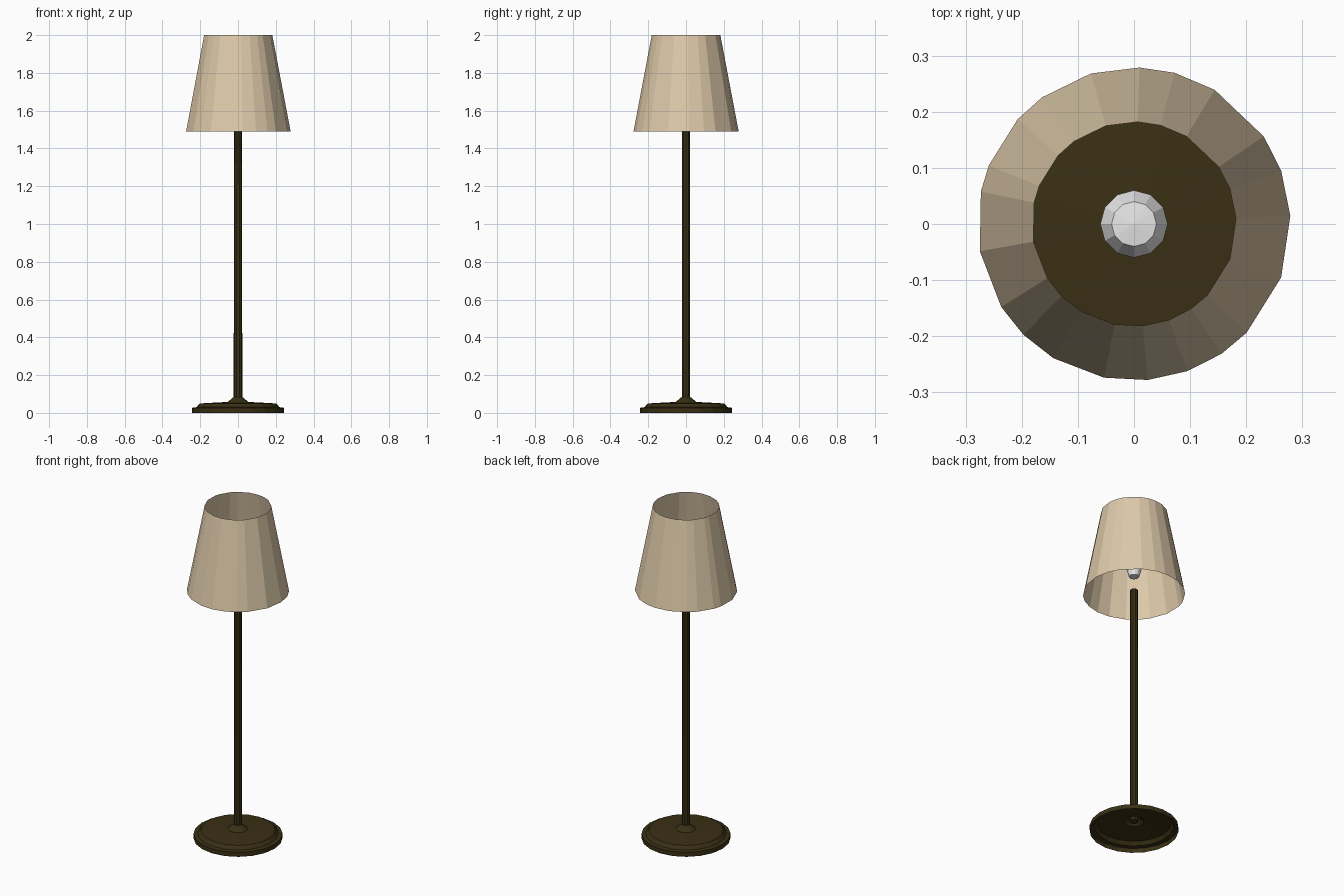
import bpy
import bmesh
from math import sin, cos, radians

if "Cube" in bpy.data.objects:
    bpy.data.objects.remove(bpy.data.objects["Cube"])


def material(name, rgb):
    m = bpy.data.materials.new(name)
    m.diffuse_color = (*rgb, 1)
    m.use_nodes = True
    m.node_tree.nodes["Principled BSDF"].inputs["Base Color"].default_value = m.diffuse_color
    return m


def lathe(name, profile, angles, mat):
    """Revolve (radius, z) points round z; a radius of 0 makes a closed tip."""
    bm = bmesh.new()
    rings = []
    for r, z in profile:
        if r == 0:
            rings.append([bm.verts.new((0, 0, z))])
        else:
            rings.append([bm.verts.new((r * cos(radians(a)), r * sin(radians(a)), z))
                          for a in angles])
    n = len(angles)
    for lo, hi in zip(rings, rings[1:]):
        for i in range(n):
            j = (i + 1) % n
            if len(lo) == 1:
                bm.faces.new((lo[0], hi[j], hi[i]))
            elif len(hi) == 1:
                bm.faces.new((lo[i], lo[j], hi[0]))
            else:
                bm.faces.new((lo[i], lo[j], hi[j], hi[i]))
    mesh = bpy.data.meshes.new(name)
    bm.to_mesh(mesh)
    bm.free()
    mesh.materials.append(mat)
    obj = bpy.data.objects.new(name, mesh)
    bpy.context.collection.objects.link(obj)
    return obj


def even(n):
    return [360 * i / n for i in range(n)]


bronze = material("dark bronze", (0.042, 0.029, 0.007))
fabric = material("beige fabric", (0.73, 0.59, 0.40))
glass = material("white glass", (0.8, 0.8, 0.8))

# Stepped foot, an open shell underneath
lathe("base", [(0.243, 0), (0.243, 0.027), (0.22, 0.03), (0.203, 0.05),
               (0.055, 0.058), (0.022, 0.085)], even(20), bronze)

# Slim pole, ending just inside the shade
lathe("pole", [(0, 0.058), (0.023, 0.058), (0.021, 1.515), (0, 1.515)], even(10), bronze)

# Bulb hanging inside the shade
lathe("bulb", [(0, 1.60), (0.028, 1.60), (0.042, 1.65), (0.06, 1.70),
               (0.06, 1.74), (0.04, 1.78), (0, 1.785)], even(12), glass)

# Open tapered shade with slightly uneven panels
panels = [3, 20, 34, 59, 75, 88, 106, 126, 138, 158, 168, 190, 212, 225,
          239, 259, 275, 290, 304, 316, 340]
lathe("shade", [(0.279, 1.49), (0.182, 2.0)], panels, fabric)
